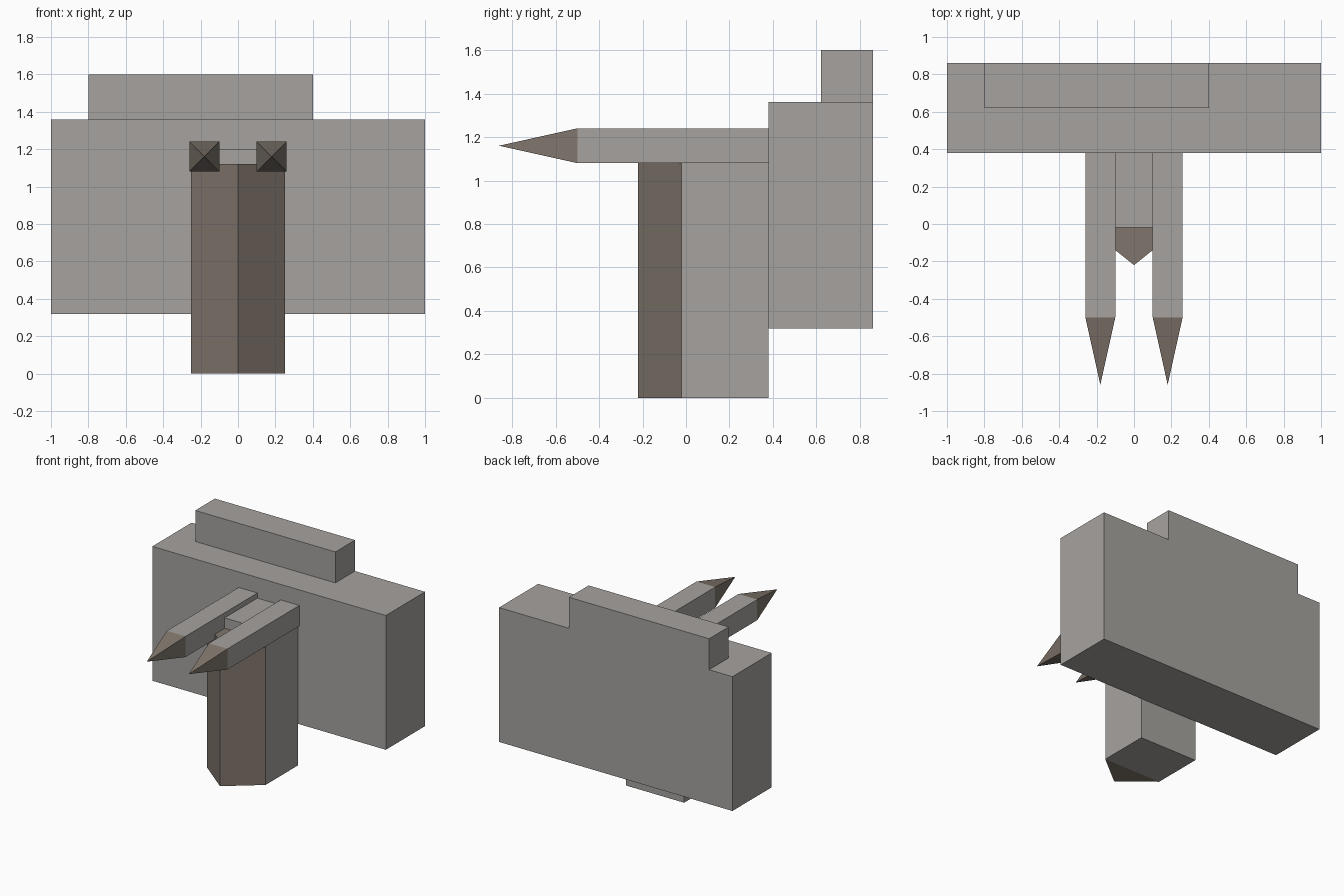
import bpy
import bmesh

cube = bpy.data.objects.get("Cube")
if cube:
    bpy.data.objects.remove(cube, do_unlink=True)


def make_material(name, rgb):
    mat = bpy.data.materials.new(name)
    mat.use_nodes = True
    colour = (*rgb, 1)
    mat.diffuse_color = colour
    mat.node_tree.nodes["Principled BSDF"].inputs["Base Color"].default_value = colour
    return mat


GREY = make_material("stone grey", (0.38, 0.365, 0.345))
BROWN = make_material("dull brown", (0.215, 0.18, 0.15))


def prism(name, outline, bottom, top, mat):
    """Extrude an x/y outline upwards."""
    bm = bmesh.new()
    base = bm.faces.new([bm.verts.new((x, y, bottom)) for x, y in outline])
    extruded = bmesh.ops.extrude_face_region(bm, geom=[base])["geom"]
    verts = [v for v in extruded if isinstance(v, bmesh.types.BMVert)]
    bmesh.ops.translate(bm, verts=verts, vec=(0, 0, top - bottom))
    return finish(name, bm, mat)


def finish(name, bm, mat):
    bmesh.ops.recalc_face_normals(bm, faces=bm.faces)
    mesh = bpy.data.meshes.new(name)
    bm.to_mesh(mesh)
    bm.free()
    mesh.materials.append(mat)
    obj = bpy.data.objects.new(name, mesh)
    bpy.context.collection.objects.link(obj)
    return obj


def box(name, x, y, z, mat):
    outline = [(x[0], y[0]), (x[1], y[0]), (x[1], y[1]), (x[0], y[1])]
    return prism(name, outline, z[0], z[1], mat)


def spike(name, x, z, base_y, tip_y, half, mat):
    """Square pyramid pointing forwards."""
    bm = bmesh.new()
    ring = [bm.verts.new((x + sx * half, base_y, z + sz * half))
            for sx, sz in ((-1, -1), (1, -1), (1, 1), (-1, 1))]
    tip = bm.verts.new((x, tip_y, z))
    bm.faces.new(ring)
    for i in range(4):
        bm.faces.new((ring[i], ring[(i + 1) % 4], tip))
    return finish(name, bm, mat)


# Main slab and the offset block along its rear top edge
box("body", (-1, 1), (0.38, 0.86), (0.32, 1.36), GREY)
box("top_block", (-0.8, 0.4), (0.62, 0.86), (1.36, 1.6), GREY)

# Upright post with a pointed front edge
box("post", (-0.25, 0.25), (-0.02, 0.38), (0, 1.2), GREY)
prism("post_wedge", [(-0.25, -0.02), (0, -0.22), (0.25, -0.02)], 0, 1.12, BROWN)

# Pair of forward prongs with pointed tips
for side, sign in (("left", 1), ("right", -1)):
    centre = 0.18 * sign
    box(f"{side}_prong", (centre - 0.08, centre + 0.08), (-0.5, 0.38), (1.08, 1.24), GREY)
    spike(f"{side}_prong_tip", centre, 1.16, -0.5, -0.86, 0.08, BROWN)
